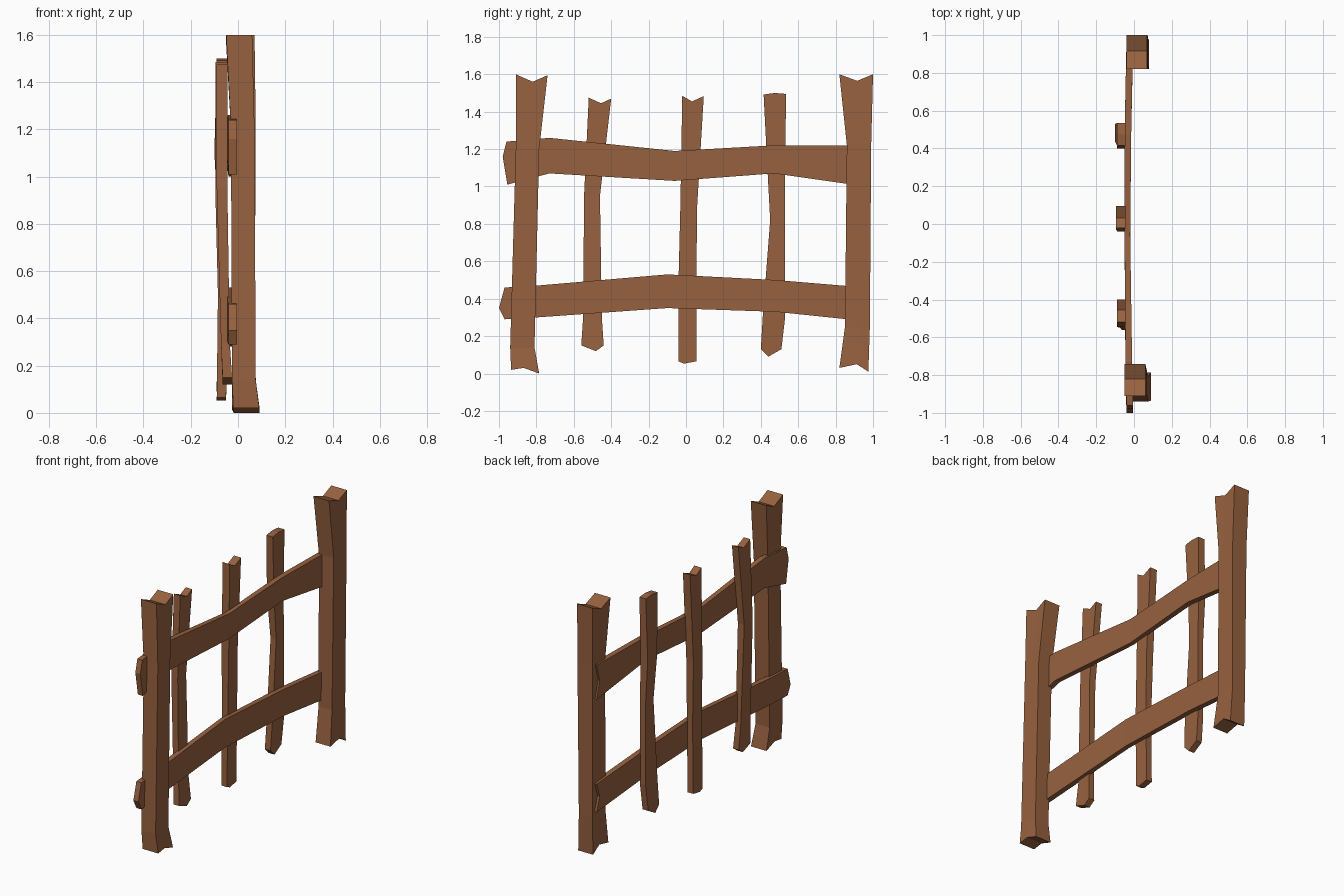
import bpy, bmesh

wood = bpy.data.materials.new("weathered brown wood")
wood.diffuse_color = (0.31, 0.12, 0.05, 1)


def board(name, rings, start, end, along_y=False):
    """Rough board. rings: (position, side_a, side_b, back_x, front_x).
    start / end: (split position 0-1, offsets of side a, split, side b)."""
    bm = bmesh.new()
    loops = []
    for i, (p, a, b, x0, x1) in enumerate(rings):
        t, offs = 0.5, (0, 0, 0)
        if i == 0:
            t, offs = start[0], start[1:]
        elif i == len(rings) - 1:
            t, offs = end[0], end[1:]
        cols = list(zip((a, a + (b - a) * t, b), offs))
        pts = [(x1, c, p + o) for c, o in cols] + [(x0, c, p + o) for c, o in reversed(cols)]
        if along_y:
            pts = [(x, q, c) for x, c, q in pts]
        loops.append([bm.verts.new(q) for q in pts])
    for r, s in zip(loops, loops[1:]):
        for k in range(6):
            n = (k + 1) % 6
            bm.faces.new((r[k], r[n], s[n], s[k]))
    # splintered ends, two faces each
    for r in (loops[0], loops[-1]):
        bm.faces.new((r[0], r[1], r[4], r[5]))
        bm.faces.new((r[1], r[2], r[3], r[4]))
    bmesh.ops.recalc_face_normals(bm, faces=bm.faces)
    me = bpy.data.meshes.new(name)
    bm.to_mesh(me)
    bm.free()
    me.materials.append(wood)
    ob = bpy.data.objects.new(name, me)
    bpy.context.collection.objects.link(ob)


# Thick end posts
board("left_post", [
    (0.02, -0.935, -0.785, -0.02, 0.09), (0.14, -0.94, -0.81, -0.025, 0.075),
    (1.20, -0.91, -0.785, -0.03, 0.07), (1.60, -0.91, -0.74, -0.05, 0.06)],
    (0.45, 0, 0.01, -0.02), (0.53, 0, -0.04, -0.005))
board("right_post", [
    (0.03, 0.82, 0.975, -0.025, 0.08), (0.25, 0.85, 0.983, -0.025, 0.07),
    (1.22, 0.86, 0.99, -0.03, 0.075), (1.60, 0.82, 1.0, -0.04, 0.07)],
    (0.6, 0, 0.02, -0.02), (0.53, 0, -0.035, 0))

# Long bent rails behind the posts
board("upper_rail", [
    (-0.955, 1.01, 1.24, -0.04, -0.005), (-0.73, 1.07, 1.26, -0.045, -0.01),
    (-0.06, 1.03, 1.19, -0.05, -0.02), (0.47, 1.07, 1.22, -0.05, -0.015),
    (0.96, 1.0, 1.22, -0.04, -0.005)],
    (0.65, 0, -0.025, -0.005), (0.5, 0, -0.03, 0), True)
board("lower_rail", [
    (-0.97, 0.29, 0.46, -0.04, -0.005), (-0.80, 0.30, 0.47, -0.045, -0.01),
    (-0.10, 0.35, 0.53, -0.05, -0.02), (0.48, 0.33, 0.50, -0.05, -0.015),
    (0.96, 0.28, 0.46, -0.04, -0.005)],
    (0.35, 0, -0.03, 0), (0.5, 0, -0.03, 0), True)

# Thin pickets behind the rails
board("left_picket", [
    (0.15, -0.56, -0.44, -0.065, -0.025), (0.30, -0.55, -0.45, -0.072, -0.035),
    (0.95, -0.545, -0.46, -0.09, -0.045), (1.47, -0.52, -0.40, -0.09, -0.045)],
    (0.65, 0, -0.03, 0), (0.55, 0.005, -0.025, 0))
board("middle_picket", [
    (0.065, -0.04, 0.055, -0.09, -0.05), (0.50, -0.04, 0.055, -0.085, -0.045),
    (0.90, -0.03, 0.06, -0.095, -0.045), (1.48, -0.02, 0.095, -0.095, -0.045)],
    (0.3, 0, -0.012, 0), (0.45, 0.005, -0.025, 0.003))
board("right_picket", [
    (0.13, 0.40, 0.51, -0.09, -0.05), (0.30, 0.41, 0.53, -0.085, -0.045),
    (0.82, 0.45, 0.53, -0.085, -0.045), (1.10, 0.435, 0.53, -0.1, -0.05),
    (1.495, 0.415, 0.535, -0.09, -0.045)],
    (0.36, 0, -0.04, 0), (0.5, -0.003, 0.005, 0))
